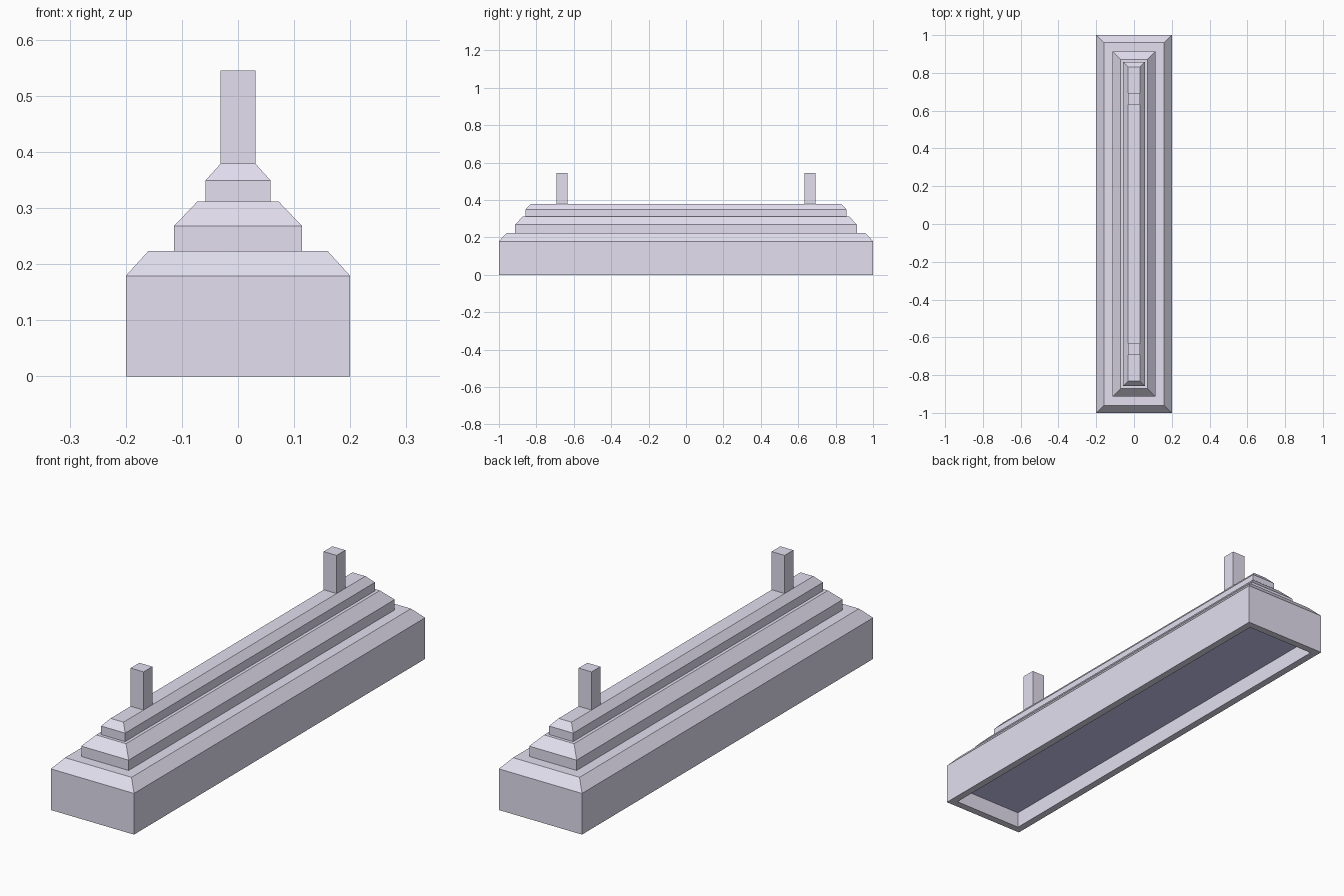
import bpy, bmesh

if "Cube" in bpy.data.objects:
    bpy.data.objects.remove(bpy.data.objects["Cube"])


def material(name, color):
    mat = bpy.data.materials.new(name)
    mat.diffuse_color = (*color, 1.0)
    mat.use_nodes = True
    mat.node_tree.nodes["Principled BSDF"].inputs["Base Color"].default_value = mat.diffuse_color
    return mat


stone = material("pale_lavender", (0.77, 0.74, 0.87))
glow = material("blue_panel", (0.62, 0.62, 0.95))


def loft(name, rings, centre_y=0.0, mat=stone):
    """Stack rectangular rings (half_x, half_y, z) into a shell, capped at the last ring."""
    bm = bmesh.new()
    loops = []
    for hx, hy, z in rings:
        loops.append([bm.verts.new((sx * hx, centre_y + sy * hy, z))
                      for sx, sy in ((-1, -1), (1, -1), (1, 1), (-1, 1))])
    for lower, upper in zip(loops, loops[1:]):
        for i in range(4):
            j = (i + 1) % 4
            bm.faces.new((lower[i], lower[j], upper[j], upper[i]))
    bm.faces.new(loops[-1])
    mesh = bpy.data.meshes.new(name)
    bm.to_mesh(mesh)
    bm.free()
    mesh.materials.append(mat)
    obj = bpy.data.objects.new(name, mesh)
    bpy.context.collection.objects.link(obj)
    return obj


# Stepped body: inner lip, bottom rim, then three chamfered tiers
# Each tier is inset equally on all sides, so half length = half width + 0.8
profile = [
    (0.168, 0.07), (0.168, 0.0),
    (0.2, 0.0), (0.2, 0.179), (0.16, 0.223),
    (0.114, 0.223), (0.114, 0.268), (0.072, 0.312),
    (0.058, 0.312), (0.058, 0.349), (0.031, 0.379),
]
loft("stepped_body", [(x, x + 0.8, z) for x, z in profile])

# Flat blue panel closing the recess underneath, facing down
panel = loft("underside_panel", [(0.168, 0.968, 0.07)], mat=glow)
panel.data.flip_normals()

# Two square posts standing on the top ridge
for label, y in (("front_post", -0.663), ("back_post", 0.663)):
    loft(label, [(0.031, 0.03, 0.379), (0.031, 0.03, 0.545)], y)
